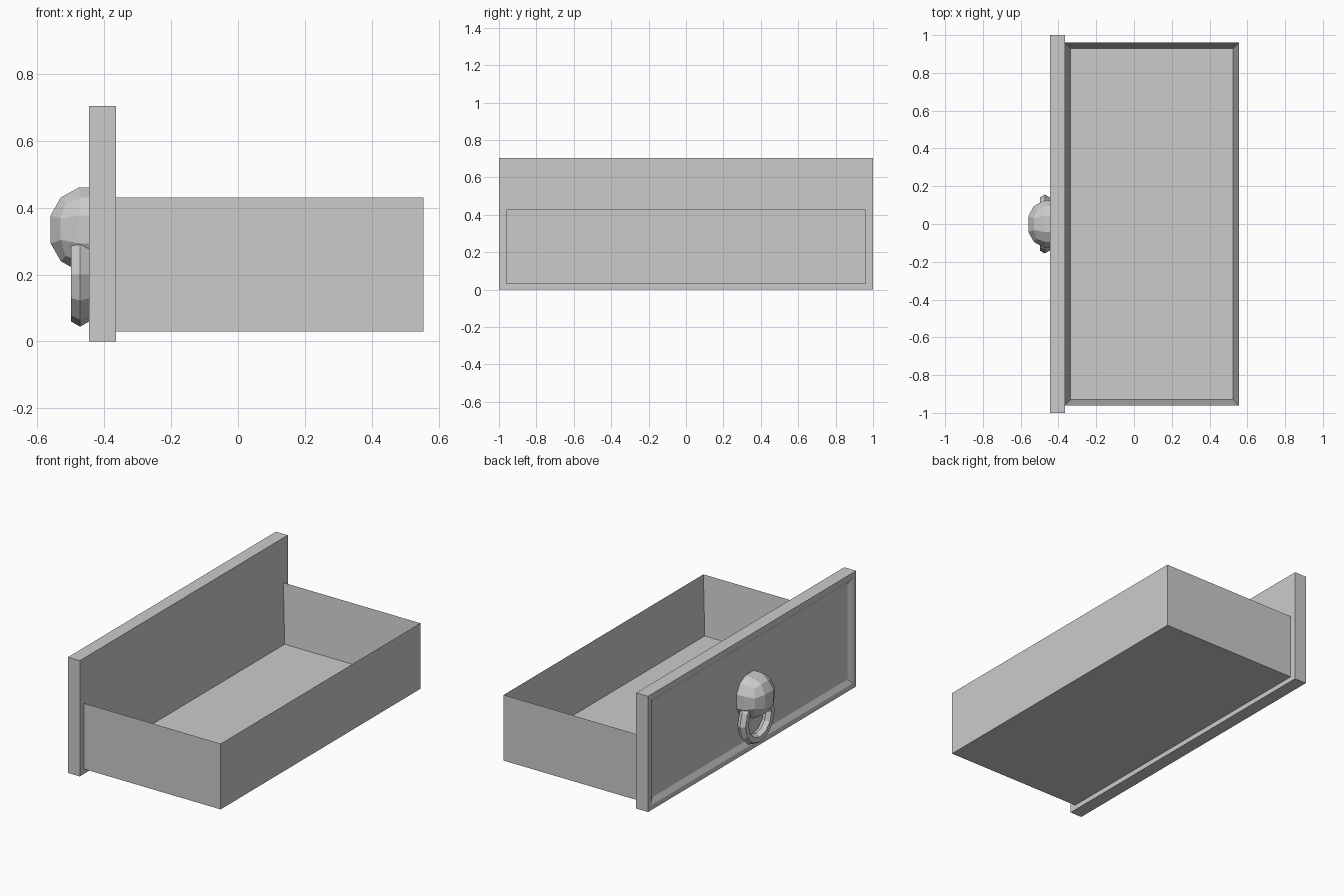
import bpy
import bmesh
from mathutils import Vector, Matrix
from math import cos, sin, tau

cube = bpy.data.objects.get("Cube")
if cube:
    bpy.data.objects.remove(cube, do_unlink=True)

GREY = (0.6, 0.6, 0.6, 1)
mat = bpy.data.materials.new("plain grey")
mat.use_nodes = True
mat.diffuse_color = GREY
mat.node_tree.nodes["Principled BSDF"].inputs["Base Color"].default_value = GREY


def finish(name, bm):
    bmesh.ops.recalc_face_normals(bm, faces=bm.faces)
    mesh = bpy.data.meshes.new(name)
    bm.to_mesh(mesh)
    bm.free()
    mesh.materials.append(mat)
    obj = bpy.data.objects.new(name, mesh)
    bpy.context.collection.objects.link(obj)
    return obj


def block(low, high):
    low, high = Vector(low), Vector(high)
    bm = bmesh.new()
    bmesh.ops.create_cube(bm, size=1)
    size = high - low
    bmesh.ops.transform(bm, matrix=Matrix.Translation((low + high) / 2)
                        @ Matrix.Diagonal((*size, 1)), verts=bm.verts)
    return bm


def face_towards(bm, direction):
    bm.normal_update()
    return max(bm.faces, key=lambda f: f.normal.dot(Vector(direction)))


# Open tray: inset the top and push it down to the floor
bm = block((-0.367, -0.96, 0.03), (0.555, 0.96, 0.43))
top = face_towards(bm, (0, 0, 1))
bmesh.ops.inset_region(bm, faces=[top], thickness=0.043)
bmesh.ops.translate(bm, verts=top.verts, vec=(0, 0, -0.355))
finish("drawer_tray", bm)

# Face panel with a shallow bevelled recess
bm = block((-0.445, -1, 0), (-0.365, 1, 0.704))
outer = face_towards(bm, (-1, 0, 0))
bmesh.ops.inset_region(bm, faces=[outer], thickness=0.043)
bmesh.ops.inset_region(bm, faces=[outer], thickness=0.043)
bmesh.ops.translate(bm, verts=outer.verts, vec=(0.017, 0, 0))
finish("drawer_front_panel", bm)

# Round knob: cube with three quads per side, pushed out to a sphere
bm = bmesh.new()
bmesh.ops.create_cube(bm, size=2)
bmesh.ops.subdivide_edges(bm, edges=bm.edges, cuts=2, use_grid_fill=True)
for v in bm.verts:
    v.co = v.co.normalized() * 0.138 + Vector((-0.435, 0, 0.335))
# Keep only the half that stands out of the panel
bmesh.ops.bisect_plane(bm, geom=bm.verts[:] + bm.edges[:] + bm.faces[:],
                       plane_co=(-0.42, 0, 0), plane_no=(1, 0, 0),
                       clear_outer=True)
bmesh.ops.holes_fill(bm, edges=[e for e in bm.edges if e.is_boundary])
finish("knob", bm)

# Hanging ring: hexagonal tube swept round the x axis
MAJOR, MINOR, RADIUS, TUBE = 12, 6, 0.125, 0.031
bm = bmesh.new()
rings = []
for i in range(MAJOR):
    a = tau * i / MAJOR
    ring = []
    for j in range(MINOR):
        b = tau * j / MINOR
        r = RADIUS + TUBE * cos(b)
        ring.append(bm.verts.new((-0.472 + TUBE * sin(b),
                                  r * sin(a), 0.2 - r * cos(a))))
    rings.append(ring)
for i in range(MAJOR):
    p, q = rings[i], rings[(i + 1) % MAJOR]
    for j in range(MINOR):
        k = (j + 1) % MINOR
        bm.faces.new((p[j], p[k], q[k], q[j]))
finish("pull_ring", bm)
